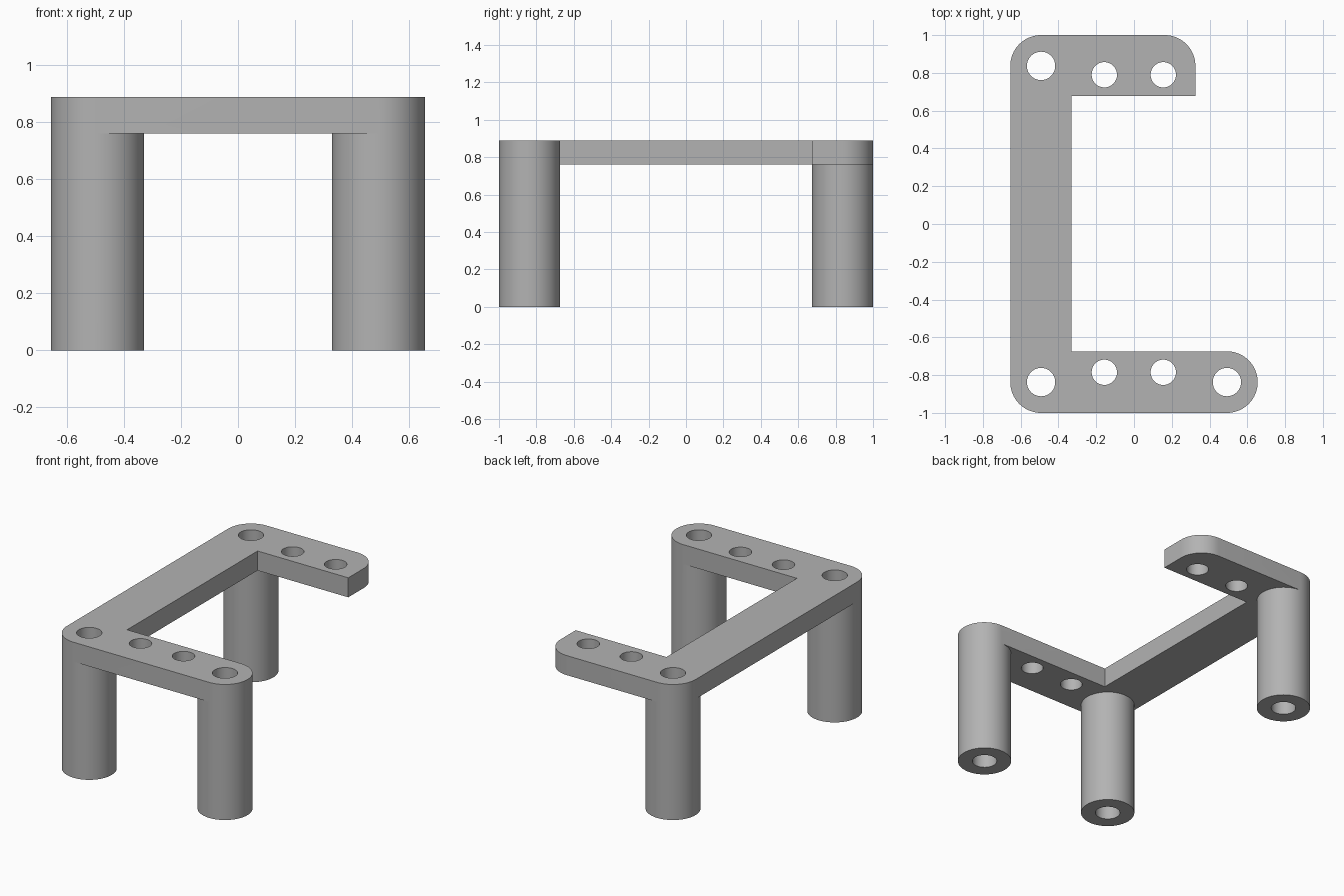
import bpy, bmesh
from math import cos, sin, pi, radians

cube = bpy.data.objects.get("Cube")
if cube:
    bpy.data.objects.remove(cube, do_unlink=True)

TOP, UNDER = 0.888, 0.76          # plate top and underside
R = 0.163                         # leg and corner radius
STEPS = 16                        # segments per quarter turn
LEGS = [(-0.492, -0.837), (0.492, -0.837), (-0.492, 0.837)]
SCREWS = [(x, y) for x in (-0.157, 0.155) for y in (-0.785, 0.79)]

grey = bpy.data.materials.new("grey plastic")
grey.use_nodes = True
grey.diffuse_color = (0.45, 0.45, 0.45, 1)
grey.node_tree.nodes["Principled BSDF"].inputs["Base Color"].default_value = grey.diffuse_color


def arc(centre, start, turns):
    """Points on a corner arc, running counter-clockwise by quarter turns."""
    n = STEPS * turns
    return [(centre[0] + R * cos(radians(start) + pi * i / 2 / STEPS),
             centre[1] + R * sin(radians(start) + pi * i / 2 / STEPS)) for i in range(n + 1)]


def prism(name, outline, low, high):
    """Extrude a flat outline between two heights."""
    bm = bmesh.new()
    face = bm.faces.new([bm.verts.new((x, y, low)) for x, y in outline])
    moved = bmesh.ops.extrude_face_region(bm, geom=[face])["geom"]
    bmesh.ops.translate(bm, vec=(0, 0, high - low),
                        verts=[v for v in moved if isinstance(v, bmesh.types.BMVert)])
    bmesh.ops.recalc_face_normals(bm, faces=bm.faces)
    mesh = bpy.data.meshes.new(name)
    bm.to_mesh(mesh)
    bm.free()
    obj = bpy.data.objects.new(name, mesh)
    bpy.context.collection.objects.link(obj)
    mesh.materials.append(grey)
    return obj


def cylinder(name, centre, radius, low, high):
    ring = [(centre[0] + radius * cos(pi * i / 2 / STEPS),
             centre[1] + radius * sin(pi * i / 2 / STEPS)) for i in range(4 * STEPS)]
    return prism(name, ring, low, high)


def combine(target, tool, operation):
    """Apply a boolean and discard the tool."""
    mod = target.modifiers.new(operation, 'BOOLEAN')
    mod.operation, mod.object, mod.solver = operation, tool, 'EXACT'
    bpy.context.view_layer.objects.active = target
    bpy.ops.object.modifier_apply(modifier=mod.name)
    bpy.data.objects.remove(tool, do_unlink=True)


# C-shaped plate: front arm, square inner corners, shorter back arm
outline = (arc(LEGS[0], 180, 1) + arc(LEGS[1], 270, 2)
           + [(-0.332, -0.674), (-0.332, 0.677), (0.325, 0.677)]
           + arc((0.325 - R, 0.837), 0, 1) + arc(LEGS[2], 90, 1))
bracket = prism("bracket_with_legs", outline, UNDER, TOP)

# Three legs fused to the plate
for spot in LEGS:
    combine(bracket, cylinder("leg", spot, R, 0, TOP), 'UNION')

# Bores down the legs and screw holes through the arms
for spot in LEGS:
    combine(bracket, cylinder("leg_bore", spot, 0.075, -0.1, 1), 'DIFFERENCE')
for spot in SCREWS:
    combine(bracket, cylinder("screw_hole", spot, 0.067, 0.6, 1), 'DIFFERENCE')

# Smooth round walls, crisp rims
bpy.ops.object.select_all(action='DESELECT')
bracket.select_set(True)
bpy.context.view_layer.objects.active = bracket
bpy.ops.object.shade_smooth_by_angle(angle=radians(30))
